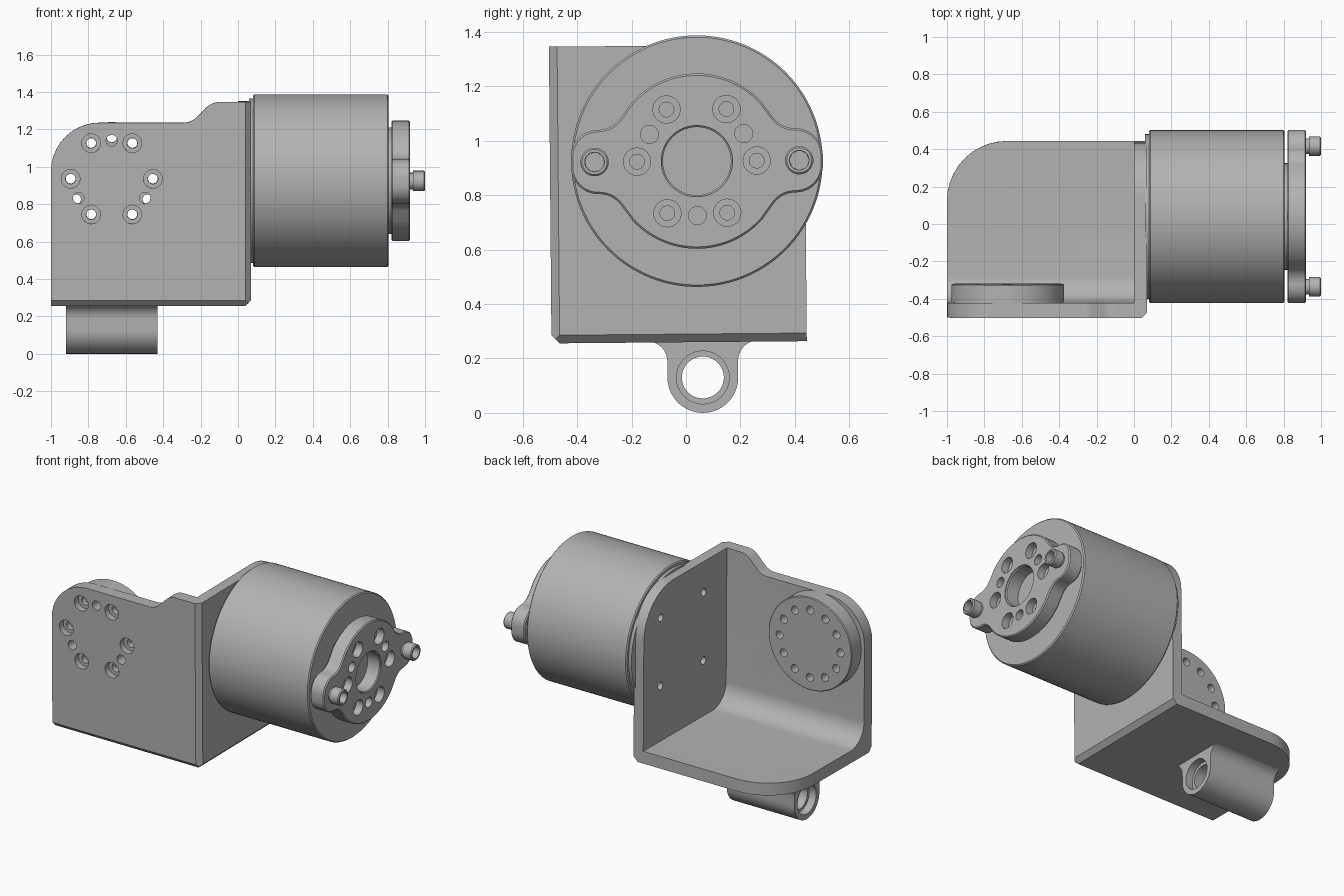
import bpy, bmesh
from math import pi, sin, cos, tan, radians
from mathutils import Vector, Matrix

cube = bpy.data.objects.get("Cube")
if cube:
    bpy.data.objects.remove(cube, do_unlink=True)

grey = bpy.data.materials.new("machined grey")
grey.use_nodes = True
COLOUR = (0.45, 0.45, 0.45, 1)
grey.diffuse_color = COLOUR
grey.node_tree.nodes["Principled BSDF"].inputs["Base Color"].default_value = COLOUR

# Plane coordinates (u, v) and depth w along the named axis
PLACE = {"X": lambda u, v, w: (w, u, v),
         "Y": lambda u, v, w: (u, w, v),
         "Z": lambda u, v, w: (u, v, w)}


def make(name, bm):
    bmesh.ops.recalc_face_normals(bm, faces=bm.faces)
    mesh = bpy.data.meshes.new(name)
    bm.to_mesh(mesh)
    bm.free()
    mesh.materials.append(grey)
    obj = bpy.data.objects.new(name, mesh)
    bpy.context.collection.objects.link(obj)
    return obj


def rounded(points, steps=10):
    """Replace every (u, v, radius) corner with an arc."""
    out = []
    for i, (u, v, r) in enumerate(points):
        p = Vector((u, v))
        if r == 0:
            out.append(p)
            continue
        a = (Vector(points[i - 1][:2]) - p).normalized()
        b = (Vector(points[(i + 1) % len(points)][:2]) - p).normalized()
        half = a.angle(b) / 2
        centre = p + (a + b).normalized() * r / sin(half)
        start = p + a * r / tan(half) - centre
        end = p + b * r / tan(half) - centre
        for k in range(steps + 1):
            t = k / steps
            sweep = pi - 2 * half
            out.append(centre + (start * sin((1 - t) * sweep) + end * sin(t * sweep)) / sin(sweep))
    return out


def prism(name, points, axis, lo, hi):
    bm = bmesh.new()
    outline = rounded(points)
    rings = [[bm.verts.new(PLACE[axis](p.x, p.y, w)) for p in outline] for w in (lo, hi)]
    for ring in rings:
        bm.faces.new(ring)
    n = len(outline)
    for i in range(n):
        j = (i + 1) % n
        bm.faces.new((rings[0][i], rings[0][j], rings[1][j], rings[1][i]))
    return make(name, bm)


def turned(name, profile, axis, centres, closed=False, n=64):
    """Turn a (depth, radius) profile about each centre; closed makes a tube."""
    bm = bmesh.new()
    for cu, cv in centres:
        rings = [[bm.verts.new(PLACE[axis](cu + r * cos(2 * pi * k / n), cv + r * sin(2 * pi * k / n), w))
                  for k in range(n)] for w, r in profile]
        pairs = list(zip(rings, rings[1:]))
        if closed:
            pairs.append((rings[-1], rings[0]))
        else:
            bm.faces.new(rings[0])
            bm.faces.new(rings[-1])
        for a, b in pairs:
            for k in range(n):
                m = (k + 1) % n
                bm.faces.new((a[k], a[m], b[m], b[k]))
    return make(name, bm)


def apply(obj, kind, **settings):
    mod = obj.modifiers.new(kind, kind)
    for key, value in settings.items():
        setattr(mod, key, value)
    bpy.context.view_layer.objects.active = obj
    bpy.ops.object.modifier_apply(modifier=mod.name)


def boolean(obj, tool, operation="DIFFERENCE"):
    apply(obj, "BOOLEAN", object=tool, operation=operation, solver="EXACT")
    bpy.data.objects.remove(tool, do_unlink=True)


def circle(cu, cv, r, count, first=0):
    return [(cu + r * cos(radians(first) + 2 * pi * k / count),
             cv + r * sin(radians(first) + 2 * pi * k / count)) for k in range(count)]


# Corner bracket: three outlines intersected, then hollowed
CH = 0.03
bracket = prism("corner_bracket", [
    (-1, 0.26, 0), (0.07 - CH, 0.26, 0), (0.07, 0.26 + CH, 0), (0.07, 1.35, 0),
    (-0.14, 1.35, 0.1), (-0.25, 1.24, 0.1), (-1, 1.24, 0.26)], "Y", -0.7, 0.7)
boolean(bracket, prism("top_outline", [
    (-1.1, -0.5, 0), (0.07 - CH, -0.5, 0), (0.07, -0.5 + CH, 0), (0.07, 0.438, 0),
    (-1, 0.438, 0.32), (-1, -0.45, 0), (-1.1, -0.45, 0)], "Z", 0, 2), "INTERSECT")
boolean(bracket, prism("side_outline", [
    (-0.5 + CH, 0.26, 0), (0.438, 0.26, 0), (0.438, 1.35, 0.3),
    (-0.5, 1.35, 0), (-0.5, 0.26 + CH, 0)], "X", -1.2, 0.5), "INTERSECT")
boolean(bracket, prism("cavity", [
    (-0.42, 0.34, 0.14), (1, 0.34, 0), (1, 2, 0), (-0.42, 2, 0)], "X", -1.3, 0))

# Bracket holes: counterbored ring, small ring, and motor fixing holes
HUB = (-0.675, 0.94)
boolean(bracket, turned("plate_screw_cutter", [(-0.6, 0.05), (-0.46, 0.05), (-0.46, 0.027), (-0.3, 0.027)],
                        "Y", circle(*HUB, 0.22, 6), n=32))
boolean(bracket, turned("plate_pin_cutter", [(-0.6, 0.03), (-0.3, 0.03)], "Y", circle(*HUB, 0.205, 3, 90), n=32))
MOTOR = (0.04, 0.925)
boolean(bracket, turned("motor_screw_cutter", [(-0.1, 0.025), (0.055, 0.025)],
                        "X", circle(*MOTOR, 0.315, 4, 45), n=24))

# Round hub disc on the inside of the front plate
disc = turned("hub_disc", [(-0.425, 0.302), (-0.325, 0.302), (-0.32, 0.297)], "Y", [HUB], n=96)
boolean(disc, turned("disc_cutter", [(-0.6, 0.026), (-0.2, 0.026)], "Y", circle(*HUB, 0.22, 12), n=32))

# Hinge barrel under the bracket, flared into the plate
C, R = 0.055, 0.13
arc = [(C + R * cos(radians(a)), R + R * sin(radians(a)), 0) for a in range(180, 361, 6)]
barrel = prism("hinge_barrel", arc + [
    (C + R, 0.265, 0.075), (C + 0.22, 0.265, 0), (C + 0.22, 0.29, 0),
    (C - 0.22, 0.29, 0), (C - 0.22, 0.265, 0), (C - R, 0.265, 0.075)], "X", -0.92, -0.43)
boolean(barrel, turned("barrel_cutter", [
    (-1, 0.097), (-0.87, 0.097), (-0.87, 0.077), (-0.48, 0.077), (-0.48, 0.097), (-0.3, 0.097)], "X", [(C, R)]))

# Motor body with mounting collar and output step
motor = turned("motor_body", [
    (0.06, 0.44), (0.08, 0.44), (0.08, 0.455), (0.087, 0.462), (0.798, 0.462), (0.805, 0.455),
    (0.805, 0.285), (0.825, 0.285)], "X", [MOTOR], n=128)

# Output flange with an ear on each side
quarter = [(0.463, 0.118, 0.1), (0.31, 0.118, 0.1)]
quarter += [(0.322 * cos(radians(a)), 0.322 * sin(radians(a)), 0) for a in range(42, 91, 4)]
upper = quarter + [(-u, v, r) for u, v, r in reversed(quarter[:-1])]
outline = upper + [(u, -v, r) for u, v, r in reversed(upper)]
flange = prism("output_flange", [(u + MOTOR[0], v + MOTOR[1], r) for u, v, r in outline], "X", 0.82, 0.92)
apply(flange, "BEVEL", width=0.007, segments=1, limit_method="ANGLE", angle_limit=radians(50))
boolean(flange, turned("shaft_cutter", [(0.7, 0.125), (0.91, 0.125), (0.915, 0.131), (1, 0.131)], "X", [MOTOR]))
boolean(flange, turned("flange_screw_cutter", [(0.84, 0.027), (0.87, 0.027), (0.87, 0.05), (1, 0.05)],
                       "X", circle(*MOTOR, 0.22, 6), n=32))
boolean(flange, turned("flange_pin_cutter", [(0.84, 0.033), (1, 0.033)], "X", circle(*MOTOR, 0.2, 3, 30), n=32))

# Hollow studs on the ears
studs = turned("ear_studs", [
    (0.9, 0.042), (0.935, 0.042), (0.935, 0.052), (0.994, 0.052), (1, 0.046), (1, 0.036), (0.9, 0.034)],
    "X", circle(*MOTOR, 0.376, 2), closed=True, n=40)

# Slight tilt about the motor axis, and smooth shading with sharp edges
pivot = Matrix.Translation((0, *MOTOR))
tilt = pivot @ Matrix.Rotation(radians(0.5), 4, "X") @ pivot.inverted()
bpy.ops.object.select_all(action="DESELECT")
for part in (bracket, disc, barrel, motor, flange, studs):
    part.data.transform(tilt)
    part.select_set(True)
    bpy.context.view_layer.objects.active = part
bpy.ops.object.shade_smooth_by_angle(angle=radians(30))
